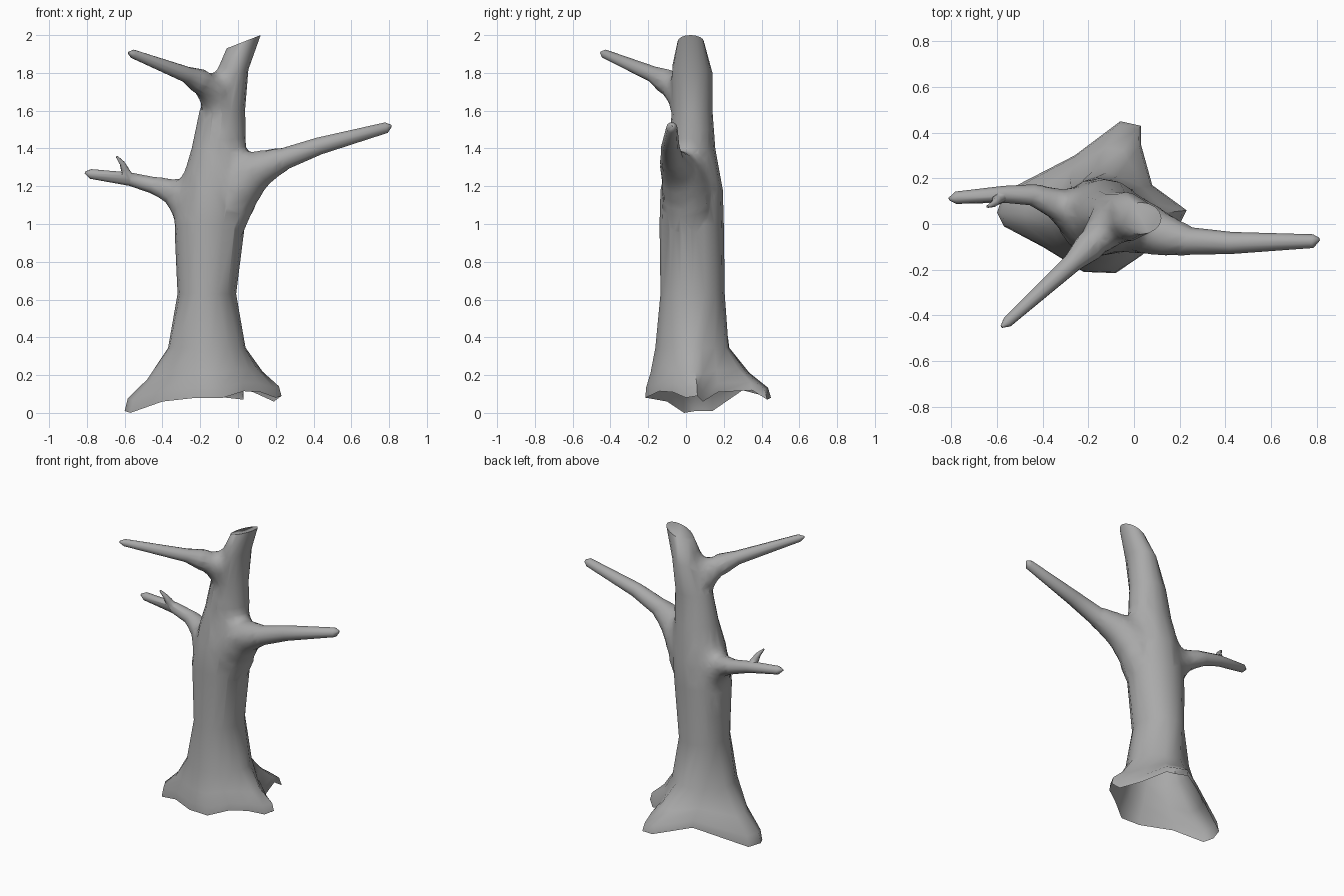
import bpy, bmesh
from math import pi, sin, cos, atan2
from mathutils import Vector

if "Cube" in bpy.data.objects:
    bpy.data.objects.remove(bpy.data.objects["Cube"])

CENTER = Vector((-0.15, 0.04, 0))


def loft(name, rings, bottom_tip=None):
    """Skin closed rings; the start is closed by a fan around bottom_tip or an n-gon."""
    bm = bmesh.new()
    loops = [[bm.verts.new(p) for p in ring] for ring in rings]
    n = len(loops[0])
    for a, b in zip(loops, loops[1:]):
        for i in range(n):
            j = (i + 1) % n
            bm.faces.new((a[i], a[j], b[j], b[i]))
    bm.faces.new(loops[-1])
    if bottom_tip:
        tip = bm.verts.new(bottom_tip)
        for i in range(n):
            bm.faces.new((tip, loops[0][(i + 1) % n], loops[0][i]))
    else:
        bm.faces.new(loops[0][::-1])
    bmesh.ops.recalc_face_normals(bm, faces=bm.faces)
    mesh = bpy.data.meshes.new(name)
    bm.to_mesh(mesh)
    bm.free()
    mesh.materials.append(bark)
    obj = bpy.data.objects.new(name, mesh)
    bpy.context.collection.objects.link(obj)
    return obj


def branch(name, path, sides=10):
    """Tapered tube along (x, y, z, radius) points."""
    pts = [Vector(p[:3]) for p in path]
    rings = []
    for i, p in enumerate(path):
        t = (pts[min(i + 1, len(pts) - 1)] - pts[max(i - 1, 0)]).normalized()
        u = (Vector((0, 1, 0)) - t * t.y).normalized()
        v = t.cross(u)
        rings.append([pts[i] + p[3] * (u * cos(2 * pi * k / sides) + v * sin(2 * pi * k / sides))
                      for k in range(sides)])
    return loft(name, rings)


# Dark grey bark
bark = bpy.data.materials.new("bark")
bark.diffuse_color = (.4, .4, .4, 1)
bark.use_nodes = True
bark.node_tree.nodes["Principled BSDF"].inputs["Base Color"].default_value = bark.diffuse_color

# Ragged root skirt outline, counter-clockwise from the left root
skirt = [Vector(p) for p in (
    (-.60, .05, .01), (-.57, -.01, 0), (-.40, -.10, .06), (-.22, -.21, .08),
    (-.08, -.215, .08), (.03, -.14, .115), (.12, -.07, .11), (.20, 0, .08),
    (.23, .06, .09), (.19, .09, .06), (.08, .17, .11), (.03, .35, .12),
    (.03, .43, .07), (-.06, .45, .08), (-.26, .30, .12), (-.57, .14, .01))]
N = len(skirt)
even = [pi + 2 * pi * k / N for k in range(N)]


def ellipse(cx, cy, rx, ry, z, tilt=0.0, twist=0.0):
    pts = []
    for k, p in enumerate(skirt):
        d = p - CENTER
        diff = (atan2(d.y, d.x) - even[k] + pi) % (2 * pi) - pi
        a = even[k] + twist * diff
        pts.append(Vector((cx + rx * cos(a), cy + ry * sin(a), z + tilt * rx * cos(a))))
    return pts


def between(a, b, flat, drop):
    """Ring between two rings, with separate sideways and height blends."""
    return [Vector((p.x + (q.x - p.x) * flat, p.y + (q.y - p.y) * flat,
                    p.z + (q.z - p.z) * drop)) for p, q in zip(a, b)]


# Trunk with flared roots and a slanted broken top
collar = ellipse(-.165, .033, .205, .197, .345, twist=.5)
trunk = loft("tree_trunk", [
    skirt, between(collar, skirt, .93, .8), between(collar, skirt, .48, .5), collar,
    ellipse(-.165, .035, .155, .17, .63),
    ellipse(-.15, .03, .187, .17, 1.0),
    ellipse(-.13, .03, .18, .165, 1.18),
    ellipse(-.10, .03, .145, .125, 1.4),
    ellipse(-.083, .033, .12, .107, 1.6),
    ellipse(-.035, .03, .09, .11, 1.8, tilt=.2),
    ellipse(.03, .025, .09, .07, 1.965, tilt=.39)], bottom_tip=(-.15, .04, .07))

# Branches
limbs = [
    branch("right_branch", [
        (-.10, .02, .95, .12), (-.05, .01, 1.1, .135), (.04, -.015, 1.24, .125),
        (.13, -.05, 1.305, .10), (.25, -.075, 1.347, .06), (.43, -.083, 1.413, .048),
        (.785, -.075, 1.51, .03), (.81, -.066, 1.52, .008)]),
    branch("left_branch", [
        (-.20, .03, .98, .11), (-.265, .05, 1.11, .11), (-.34, .09, 1.175, .077),
        (-.45, .128, 1.205, .046), (-.57, .13, 1.237, .037),
        (-.78, .115, 1.265, .027), (-.81, .11, 1.272, .006)]),
    branch("twig", [
        (-.575, .122, 1.24, .03), (-.60, .105, 1.29, .023),
        (-.612, .09, 1.32, .016), (-.642, .076, 1.357, .006)], 6),
    branch("upper_branch", [
        (-.09, .03, 1.58, .10), (-.115, -.01, 1.69, .10), (-.18, -.085, 1.745, .074),
        (-.27, -.17, 1.79, .044), (-.555, -.43, 1.9, .024), (-.58, -.45, 1.907, .006)]),
]

# Merge the branches into the trunk
bpy.context.view_layer.objects.active = trunk
trunk.select_set(True)
for limb in limbs:
    mod = trunk.modifiers.new("merge", 'BOOLEAN')
    mod.operation = 'UNION'
    mod.solver = 'EXACT'
    mod.object = limb
    bpy.ops.object.modifier_apply(modifier=mod.name)
    bpy.data.objects.remove(limb, do_unlink=True)

bm = bmesh.new()
bm.from_mesh(trunk.data)

# Open the hollow underside
floor = [f for f in bm.faces if all(v.co.z < .13 for v in f.verts)
         and any((v.co - Vector((-.15, .04, .07))).length < .01 for v in f.verts)]
bmesh.ops.delete(bm, geom=floor, context='FACES')

# Soften the branch junctions: tidy, refine and relax the mesh around them
joints = [(Vector((.03, -.03, 1.27)), .21), (Vector((-.27, .06, 1.14)), .17),
          (Vector((-.11, -.03, 1.71)), .13)]


def near():
    return [v for v in bm.verts if any((v.co - c).length < r for c, r in joints)]


bmesh.ops.remove_doubles(bm, verts=near(), dist=.015)
bmesh.ops.triangulate(bm, faces=list({f for v in near() for f in v.link_faces}))
for _ in range(2):
    long_edges = {e for v in near() for e in v.link_edges if e.calc_length() > .06}
    bmesh.ops.subdivide_edges(bm, edges=list(long_edges), cuts=1)
    bmesh.ops.triangulate(bm, faces=[f for f in bm.faces if len(f.verts) > 4 and len(f.verts) < 12])
for _ in range(7):
    bmesh.ops.smooth_vert(bm, verts=near(), factor=.5,
                          use_axis_x=True, use_axis_y=True, use_axis_z=True)
bmesh.ops.recalc_face_normals(bm, faces=bm.faces)
bm.to_mesh(trunk.data)
bm.free()
bpy.ops.object.shade_smooth_by_angle(angle=pi / 3)
